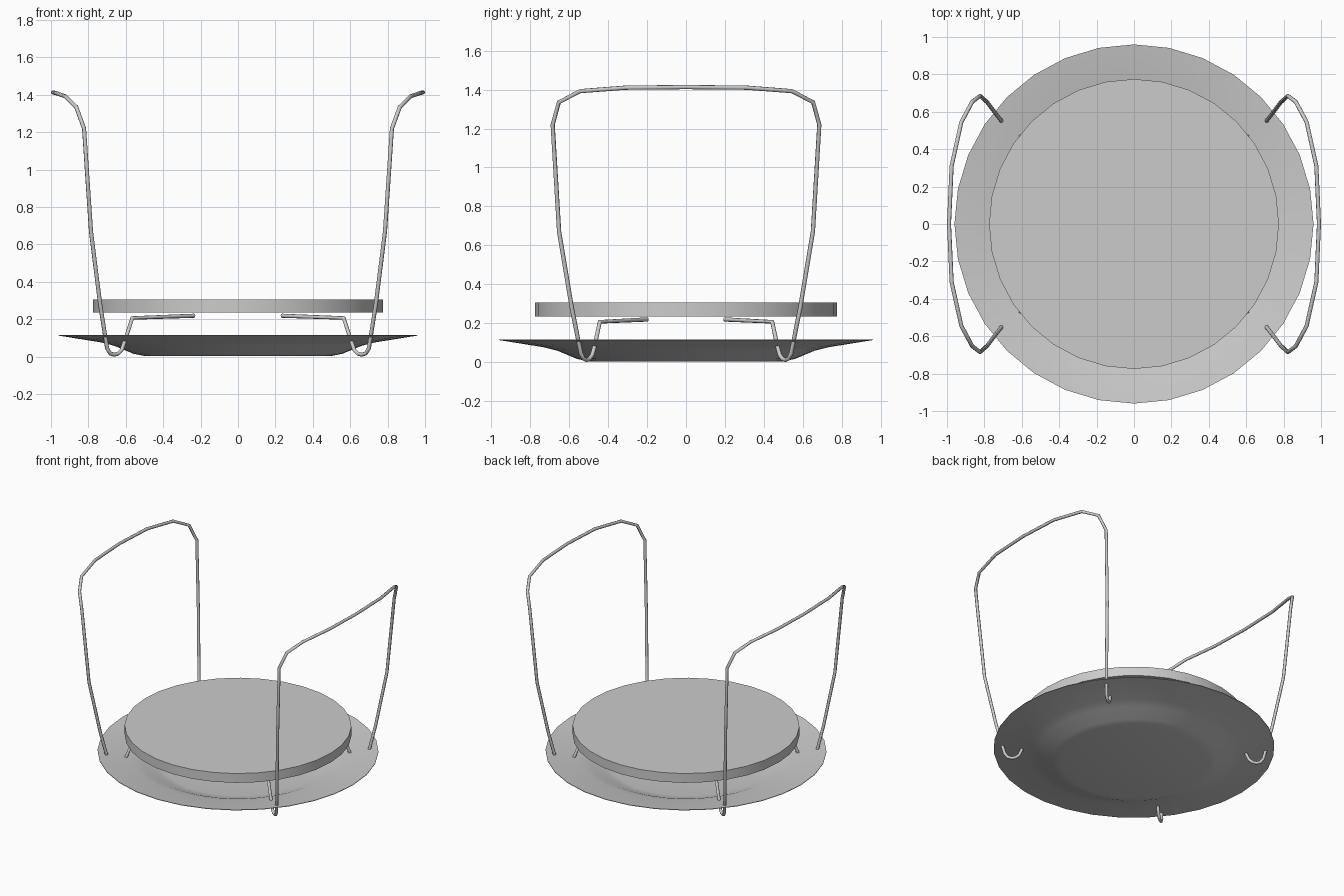
import bpy, bmesh, math

if "Cube" in bpy.data.objects:
    bpy.data.objects.remove(bpy.data.objects["Cube"])


def revolve(name, profile, segments, angle):
    """Spin an (r, z) profile around z; r = 0 points collapse to the axis."""
    bm = bmesh.new()
    verts = [bm.verts.new((r, 0, z)) for r, z in profile]
    edges = [bm.edges.new(p) for p in zip(verts, verts[1:])]
    bmesh.ops.spin(bm, geom=verts + edges, axis=(0, 0, 1), cent=(0, 0, 0),
                   angle=math.tau, steps=segments)
    bmesh.ops.remove_doubles(bm, verts=bm.verts, dist=1e-4)
    bmesh.ops.recalc_face_normals(bm, faces=bm.faces)
    me = bpy.data.meshes.new(name)
    bm.to_mesh(me)
    bm.free()
    ob = bpy.data.objects.new(name, me)
    bpy.context.collection.objects.link(ob)
    smooth(ob, angle)
    return ob


def smooth(ob, angle):
    bpy.ops.object.select_all(action='DESELECT')
    ob.select_set(True)
    bpy.context.view_layer.objects.active = ob
    bpy.ops.object.shade_smooth_by_angle(angle=math.radians(angle))


# Shallow dished tray, thin sheet: underside out to the rim, then back inside
under = [(0, 0.004), (0.50, 0.004), (0.56, 0.016), (0.66, 0.058),
         (0.73, 0.076), (0.96, 0.113)]
inside = [(r, z + 0.004) for r, z in reversed(under)]
revolve("tray", under + inside, 32, 40)

# Round slab resting on the wire ends
revolve("round_slab", [(0, 0.235), (0.775, 0.235), (0.775, 0.305), (0, 0.305)],
        32, 30)

# Half of one bent wire handle, from the support tip up to the top bar
half = [(0.235, 0.20, 0.219), (0.565, 0.443, 0.207), (0.61, 0.472, 0.07),
        (0.622, 0.482, 0.035), (0.642, 0.497, 0.016), (0.663, 0.512, 0.011),
        (0.684, 0.527, 0.018), (0.70, 0.54, 0.045), (0.737, 0.587, 0.28),
        (0.786, 0.652, 0.67), (0.823, 0.685, 1.22), (0.865, 0.653, 1.335),
        (0.923, 0.545, 1.392), (0.975, 0.31, 1.41), (0.989, 0, 1.413)]
path = half + [(x, -y, z) for x, y, z in reversed(half[:-1])]

for name, side in (("right_wire_handle", 1), ("left_wire_handle", -1)):
    cu = bpy.data.curves.new(name, 'CURVE')
    cu.dimensions = '3D'
    cu.bevel_depth = 0.011
    cu.bevel_resolution = 2
    cu.use_fill_caps = True
    sp = cu.splines.new('POLY')
    sp.points.add(len(path) - 1)
    for p, (x, y, z) in zip(sp.points, path):
        p.co = (x * side, y, z, 1)
    ob = bpy.data.objects.new(name, cu)
    bpy.context.collection.objects.link(ob)
    bpy.ops.object.select_all(action='DESELECT')
    ob.select_set(True)
    bpy.context.view_layer.objects.active = ob
    bpy.ops.object.convert(target='MESH')
    smooth(bpy.context.view_layer.objects.active, 50)
